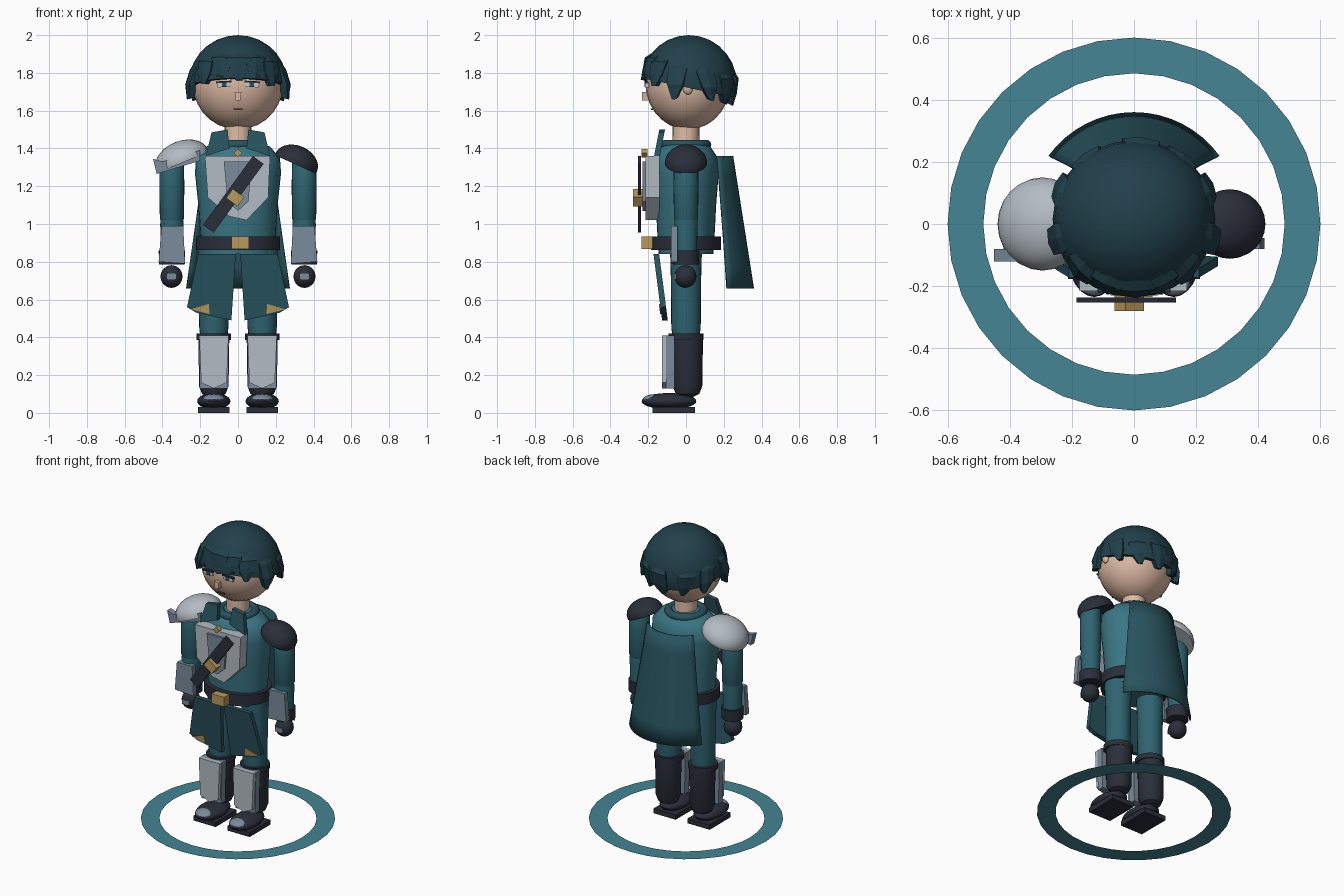
import bpy, bmesh
from math import sin, cos, pi, radians
from mathutils import Vector, Matrix

if "Cube" in bpy.data.objects:
    bpy.data.objects.remove(bpy.data.objects["Cube"])

MATS = {}
COL = dict(teal=(60, 116, 130), sleeve=(50, 100, 112), cloth=(44, 84, 94), hair=(38, 66, 76),
           light=(178, 186, 194), steel=(122, 138, 154), dark=(46, 50, 60), skin=(222, 186, 164),
           gold=(184, 152, 92), white=(235, 235, 235), ring=(70, 132, 146), line=(105, 72, 65))


def finish(ob, col, angle=35):
    if col not in MATS:
        m = bpy.data.materials.new(col)
        m.diffuse_color = [(c / 255) ** 2.2 for c in COL[col]] + [1]
        m.use_nodes = True
        m.node_tree.nodes["Principled BSDF"].inputs["Base Color"].default_value = m.diffuse_color
        MATS[col] = m
    ob.data.materials.append(MATS[col])
    bpy.ops.object.select_all(action='DESELECT')
    ob.select_set(True)
    bpy.context.view_layer.objects.active = ob
    if angle:
        bpy.ops.object.shade_smooth_by_angle(angle=radians(angle))
    return ob


def from_bm(name, bm, col, angle=35):
    bmesh.ops.recalc_face_normals(bm, faces=bm.faces)
    me = bpy.data.meshes.new(name)
    bm.to_mesh(me)
    bm.free()
    ob = bpy.data.objects.new(name, me)
    bpy.context.collection.objects.link(ob)
    return finish(ob, col, angle)


def loft(name, rings, col, angle=35, caps=True):
    """Skin a list of equal-length closed loops."""
    bm = bmesh.new()
    vs = [[bm.verts.new(p) for p in r] for r in rings]
    n = len(rings[0])
    for a, b in zip(vs, vs[1:]):
        for i in range(n):
            bm.faces.new((a[i], a[(i + 1) % n], b[(i + 1) % n], b[i]))
    if caps:
        bm.faces.new(vs[0])
        bm.faces.new(vs[-1])
    return from_bm(name, bm, col, angle)


def lathe(name, prof, col, x=0, y=0, sy=1, n=24):
    """prof: (radius, z); sy squashes the depth."""
    return loft(name, [[(x + r * cos(2 * pi * i / n), y + sy * r * sin(2 * pi * i / n), z)
                        for i in range(n)] for r, z in prof], col)


def prism(name, pts, y0, y1, col, lean=0, zref=0, s=1):
    """x-z outline extruded from y0 to y1; lean shears y with height."""
    return loft(name, [[(s * px, y + lean * (pz - zref), pz) for px, pz in pts]
                       for y in (y0, y1)], col, 0)


def ball(name, loc, size, col, cut=None, rot=0):
    """Ellipsoid, optionally cut by a plane (point, normal) in local space, rotated about y."""
    bm = bmesh.new()
    bmesh.ops.create_uvsphere(bm, u_segments=24, v_segments=14, radius=1)
    bmesh.ops.scale(bm, vec=size, verts=bm.verts)
    if cut:
        res = bmesh.ops.bisect_plane(bm, geom=bm.verts[:] + bm.edges[:] + bm.faces[:],
                                     plane_co=cut[0], plane_no=cut[1], clear_inner=True)
        bmesh.ops.holes_fill(bm, edges=[e for e in bm.edges if e.is_boundary])
    bm.transform(Matrix.Translation(loc) @ Matrix.Rotation(radians(rot), 4, 'Y'))
    return from_bm(name, bm, col)


def box(name, c, d, col, rot=0):
    bm = bmesh.new()
    bmesh.ops.create_cube(bm, size=1)
    bmesh.ops.scale(bm, vec=d, verts=bm.verts)
    bm.transform(Matrix.Translation(c) @ Matrix.Rotation(radians(rot), 4, 'Y'))
    return from_bm(name, bm, col, 0)


# ground ring
loft("ground_ring", [[(r * cos(pi * i / 16), r * sin(pi * i / 16), .004) for i in range(32)]
                     for r in (.6, .485)], "ring", 0, False)

# head and face
ball("head", (0, .01, 1.745), (.24, .225, .245), "skin")
lathe("neck", [(.072, 1.4), (.07, 1.54)], "skin")
prism("nose", [(-.018, 1.7), (.018, 1.7), (.012, 1.655), (-.012, 1.655)], -.232, -.19, "skin")
box("mouth", (0, -.18, 1.608), (.05, .012, .008), "line")
for s in (-1, 1):
    ball("ear", (s * .235, .01, 1.72), (.02, .026, .035), "skin")
    box("eye_white", (s * .075, -.207, 1.737), (.07, .02, .024), "white", s * 4)
    box("iris", (s * .073, -.214, 1.737), (.026, .012, .024), "cloth")
    box("upper_lid", (s * .075, -.212, 1.752), (.082, .018, .01), "dark", s * 3)
    box("brow", (s * .075, -.207, 1.778), (.085, .024, .012), "hair", -s * 10)

# hair cap and locks
ball("hair_cap", (0, .015, 1.74), (.262, .255, .26), "hair", ((0, 0, -.02), (0, .21, 1)))


def lock(az, e0, e1, w, out, twist=0):
    """Tapering lock lying on the skull from elevation e0 down to e1 at azimuth az (0 = front)."""
    rings = []
    for t, wf, off in ((0, .65, -.01), (.35, 1, .012), (.7, .85, out * .8), (1, .25, out)):
        e = radians(e0 + (e1 - e0) * t)
        a = radians(az + twist * t)
        rad = Vector((sin(a), -cos(a), 0))
        side = Vector((cos(a), sin(a), 0))
        nrm = rad * cos(e) + Vector((0, 0, sin(e)))
        p = Vector((0, .012, 1.74)) + nrm * (.25 + off)
        q = p - nrm * .035
        h = side * w * wf / 2
        rings.append([p - h, p + nrm * .008, p + h, q + h, q - h])
    loft("hair_lock", rings, "hair", 0)


for az, e0, e1, w, out, tw in ((0, 46, 5, .13, -.005, 2), (-26, 45, 9, .11, 0, 6), (27, 45, 7, .11, 0, -6),
                               (-50, 42, 0, .11, .01, 5), (50, 42, -2, .11, .01, -5),
                               (-78, 36, -16, .10, .035, 4), (78, 36, -16, .10, .035, -4),
                               (-108, 30, -18, .10, .03, -10), (108, 30, -18, .10, .03, 10),
                               (-140, 22, -24, .11, .006, -8), (140, 22, -24, .11, .006, 8),
                               (172, 24, -26, .12, .005, 8)):
    lock(az, e0, e1, w, out, tw)

# torso, collar and belt
lathe("torso", [(.19, .84), (.2, .95), (.21, 1.1), (.228, 1.27), (.222, 1.35), (.17, 1.41), (.08, 1.44)],
      "teal", sy=.76, n=32)
bpy.ops.mesh.primitive_torus_add(major_radius=.108, minor_radius=.026, major_segments=28,
                                 minor_segments=10, location=(0, 0, 1.42))
bpy.context.object.name = "collar_roll"
finish(bpy.context.object, "cloth", 60)
for s in (-1, 1):
    prism("collar_flap", [(.14, 1.485), (.055, 1.5), (.045, 1.4), (.17, 1.36)], -.165, -.135,
          "cloth", .2, 1.38, s)
lathe("belt", [(.222, .862), (.222, .935)], "dark", sy=.83, n=32)
box("belt_buckle", (.012, -.205, .9), (.095, .06, .065), "gold")

# chest plate, strap and clasp
prism("chest_plate", [(-.175, 1.36), (.17, 1.36), (.16, 1.14), (.045, 1.02), (-.045, 1.04), (-.16, 1.14)],
      -.215, -.14, "light")
prism("chest_inset", [(-.075, 1.33), (.075, 1.33), (.055, 1.12), (0, 1.07), (-.055, 1.12)],
      -.23, -.2, "steel")
box("strap", (-.025, -.245, 1.157), (.07, .016, .45), "dark", 36)
box("strap_buckle", (-.015, -.255, 1.14), (.075, .05, .06), "gold", 36)
box("clasp", (0, -.22, 1.375), (.032, .03, .032), "gold", 45)

# cape: curved sheet with thickness
bm = bmesh.new()
rows = []
for k in range(7):
    t = k / 6
    R, yc, half = .23 + .11 * t, .02, radians(50 + 4 * t)
    rows.append([bm.verts.new((R * sin(a), yc + R * cos(a), 1.36 - .7 * t))
                 for a in (half * (j / 8 - 1) for j in range(17))])
for a, b in zip(rows, rows[1:]):
    for j in range(16):
        bm.faces.new((a[j], b[j], b[j + 1], a[j + 1]))
cape = from_bm("cape", bm, "cloth", 40)
mod = cape.modifiers.new("thickness", 'SOLIDIFY')
mod.thickness = .01

# shoulder armour, one large and one small
ball("large_pauldron", (-.295, 0, 1.335), (.15, .15, .105), "light", ((0, 0, -.01), (0, 0, 1)), -22)
prism("pauldron_fin", [(-.45, 1.345), (-.40, 1.33), (-.20, 1.39), (-.2, 1.335), (-.43, 1.265)],
      -.12, -.08, "steel")
ball("small_pauldron", (.308, 0, 1.325), (.12, .112, .09), "dark", ((0, 0, -.01), (0, 0, 1)), 24)

for s in (-1, 1):
    # arms and hands
    x = s * .35
    lathe("upper_arm", [(.05, 1.0), (.064, 1.03), (.066, 1.2), (.064, 1.33), (.03, 1.38)], "sleeve", x)
    lathe("forearm", [(.056, .8), (.062, 1.0), (.058, 1.04)], "sleeve", x)
    lathe("wrist_cuff", [(.068, .785), (.07, .86)], "dark", x)
    ball("hand", (s * .352, -.003, .722), (.058, .058, .06), "dark")
    box("knuckle_plate", (s * .352, -.054, .722), (.055, .018, .03), "steel")
    prism("forearm_guard", [(.29, .99), (.405, .99), (.42, .80), (.28, .79)], -.08, -.045, "steel", 0, 0, s)

    # hanging skirt panels with gold corners
    prism("skirt_panel", [(.012, .84), (.21, .84), (.27, .56), (.22, .53), (.035, .49)],
          -.172, -.142, "cloth", -.13, .84, s)
    prism("panel_trim", [(.25, .548), (.155, .577), (.15, .523)], -.178, -.165, "gold", -.13, .84, s)

    # legs and boots
    x = s * .128
    lathe("leg", [(.07, .38), (.078, .46), (.08, .7), (.085, .88)], "sleeve", x)
    lathe("boot_shaft", [(.03, .085), (.062, .1), (.078, .14), (.082, .39)], "dark", x, .008)
    lathe("boot_cuff", [(.092, .385), (.092, .42)], "dark", x)
    prism("shin_plate_back", [(.048, .41), (.208, .41), (.203, .13), (.053, .13)], -.105, -.06, "steel", 0, 0, s)
    prism("shin_plate", [(.05, .41), (.206, .41), (.195, .16), (.128, .13), (.06, .16)],
          -.128, -.1, "light", 0, 0, s)
    ball("foot", (x, -.09, .062), (.088, .145, .043), "dark")
    ball("toe_cap", (x, -.165, .066), (.062, .066, .033), "steel")
    box("sole", (x, -.065, .016), (.168, .225, .032), "dark")
